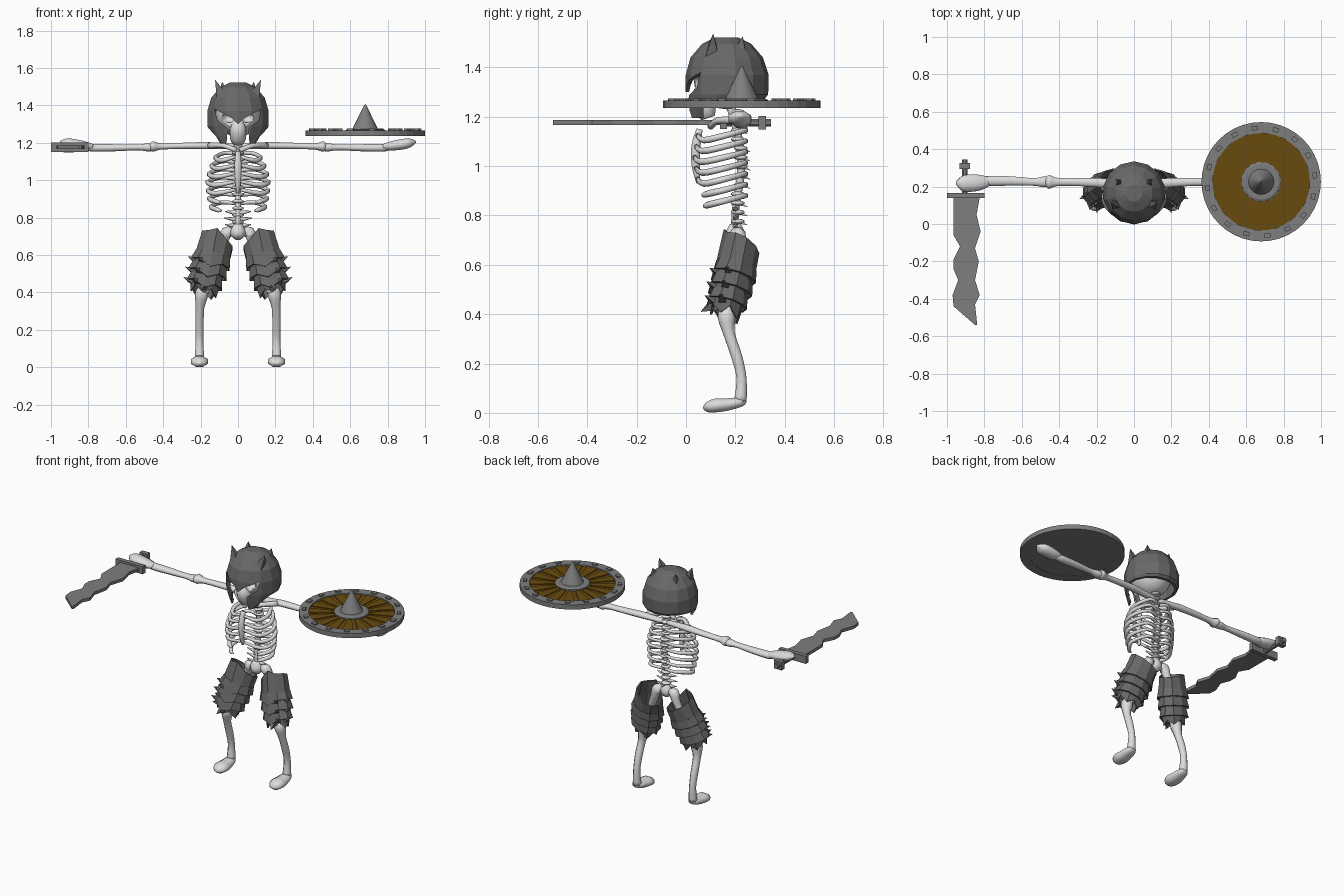
import bpy, bmesh
from math import sin, cos, pi, tau
from mathutils import Vector, Matrix

if "Cube" in bpy.data.objects:
    bpy.data.objects.remove(bpy.data.objects["Cube"])


def material(name, rgb):
    m = bpy.data.materials.new(name)
    m.use_nodes = True
    m.diffuse_color = (*rgb, 1)
    m.node_tree.nodes["Principled BSDF"].inputs["Base Color"].default_value = (*rgb, 1)
    return m


BONE = material("bone", (0.72, 0.72, 0.72))
STEEL = material("steel", (0.21, 0.21, 0.21))
DARK = material("dark_iron", (0.14, 0.14, 0.14))
WOOD = material("wood", (0.14, 0.07, 0.004))


def finish(name, bm, mat, smooth=False):
    bmesh.ops.recalc_face_normals(bm, faces=bm.faces[:])
    for f in bm.faces:
        f.smooth = smooth
    me = bpy.data.meshes.new(name)
    bm.to_mesh(me)
    bm.free()
    me.materials.append(mat)
    ob = bpy.data.objects.new(name, me)
    bpy.context.scene.collection.objects.link(ob)
    return ob


def rings(name, loops, mat, start=True, end=True, smooth=False):
    """Skin a list of equal-length point loops."""
    bm = bmesh.new()
    vs = [[bm.verts.new(p) for p in loop] for loop in loops]
    for a, b in zip(vs, vs[1:]):
        for k in range(len(a)):
            j = (k + 1) % len(a)
            bm.faces.new((a[k], a[j], b[j], b[k]))
    if start:
        bm.faces.new(vs[0])
    if end:
        bm.faces.new(vs[-1])
    return finish(name, bm, mat, smooth)


def sweep(name, pts, mat=BONE, n=8, steps=3, ref=(0, 0, 1), flat=1, smooth=True):
    """Round tube through (x, y, z, radius) points along a smooth path."""
    P = [Vector(p) for p in pts]
    path = []
    for i in range(len(P) - 1):
        a, b, c, d = P[max(i - 1, 0)], P[i], P[i + 1], P[min(i + 2, len(P) - 1)]
        for k in range(steps):
            t = k / steps
            path.append(0.5 * (2 * b + (c - a) * t + (2 * a - 5 * b + 4 * c - d) * t * t
                               + (3 * b - a - 3 * c + d) * t ** 3))
    path.append(P[-1])
    loops = []
    for i, p in enumerate(path):
        t = (path[min(i + 1, len(path) - 1)] - path[max(i - 1, 0)]).xyz.normalized()
        u = t.cross(Vector(ref)).normalized()
        v = u.cross(t) * flat
        r = max(p.w, 0.001)
        loops.append([p.xyz + r * (u * cos(a) + v * sin(a))
                      for a in [(k + 0.5) * tau / n for k in range(n)]])
    return rings(name, loops, mat, smooth=smooth)


def spike(name, base, tip, r, mat=DARK, n=4, ref=(0, 1, 0)):
    return sweep(name, [(*base, r), (*tip, 0)], mat, n, 1, ref, smooth=False)


def lathe(name, rows, mat, x=0.0, y=0.0, n=32, **kw):
    """Stack of circles given as (z, radius, optional y centre)."""
    loops = []
    for z, r, *cy in rows:
        c = cy[0] if cy else y
        loops.append([(x + r * sin(k * tau / n), c - r * cos(k * tau / n), z) for k in range(n)])
    return rings(name, loops, mat, **kw)


def prism(name, outline, lo, hi, axis, mat):
    """Extrude a 2D outline along one axis."""
    def place(p, h):
        p = list(p)
        p.insert(axis, h)
        return p
    return rings(name, [[place(p, h) for p in outline] for h in (lo, hi)], mat)


def box(name, lo, hi, mat):
    return prism(name, [(lo[0], lo[1]), (hi[0], lo[1]), (hi[0], hi[1]), (lo[0], hi[1])],
                 lo[2], hi[2], 2, mat)


def ball(name, c, size, mat=BONE):
    bm = bmesh.new()
    bmesh.ops.create_uvsphere(bm, u_segments=16, v_segments=10, radius=1,
                              matrix=Matrix.Translation(c) @ Matrix.Diagonal((*size, 1)))
    return finish(name, bm, mat, True)


def carve(ob, cutters):
    """Subtract the cutters, bake the result and drop the helpers."""
    for c in cutters:
        c.hide_render = True
        m = ob.modifiers.new("cut", 'BOOLEAN')
        m.operation, m.object, m.solver = 'DIFFERENCE', c, 'EXACT'
    dg = bpy.context.evaluated_depsgraph_get()
    me = bpy.data.meshes.new_from_object(ob.evaluated_get(dg))
    ob.modifiers.clear()
    ob.data = me
    for c in cutters:
        bpy.data.objects.remove(c)


def shell(ob, t):
    ob.modifiers.new("thickness", 'SOLIDIFY').thickness = t


# Helmet: faceted dome with a cut face opening and raised back edge
helmet = lathe("helmet", [(1.522, .045, .165), (1.495, .1, .165), (1.44, .147, .165), (1.37, .168, .167),
                          (1.29, .168, .165), (1.24, .145, .145), (1.195, .1, .1)],
               DARK, n=14, end=False)
shell(helmet, 0.015)
half = [(.03, 1.33), (.125, 1.38), (.11, 1.32), (.055, 1.275), (.065, 1.15)]
face = [(0, 1.3)] + half + [(-x, z) for x, z in reversed(half)]
back = [(.07, 1.15), (.07, 1.235), (.12, 1.275), (.4, 1.275), (.4, 1.15)]
carve(helmet, [prism("face_cutter", face, -.1, .14, 1, DARK),
               prism("back_cutter", back, -.3, .3, 0, DARK)])
for s, side in ((1, "left"), (-1, "right")):
    spike(f"helmet_front_horn_{side}", (s * .085, .105, 1.445), (s * .122, .11, 1.535), .042)
    spike(f"helmet_back_horn_{side}", (s * .075, .215, 1.45), (s * .085, .23, 1.525), .042)

# Skull with sockets, jaw
skull = ball("skull", (0, .165, 1.355), (.12, .135, .125))
carve(skull, [ball(f"socket_{s}", (s * .05, .055, 1.335), (.034, .04, .028)) for s in (1, -1)])
sweep("face_bone", [(0, .06, 1.33, .015), (0, .06, 1.28, .045), (0, .08, 1.225, .045), (0, .09, 1.195, .03)],
      ref=(0, 1, 0))

# Spine with vertebrae and tail bone
sweep("spine", [(0, .17, 1.28, .02), (0, .205, 1.15, .018), (0, .225, 1.0, .018), (0, .2, .82, .016),
                (0, .2, .72, .018)], ref=(0, 1, 0))
for i in range(13):
    z = 1.22 - i * .037
    y = .21 if z > 1.1 or z < .9 else .222
    ball(f"vertebra_{i}", (0, y, z), (.032, .028, .011))
    spike(f"vertebra_fin_{i}", (0, y, z), (0, y + .04, z - .015), .012, BONE, ref=(0, 0, 1))
for z, w in ((.755, .07), (.79, .075), (.825, .07)):
    sweep(f"lumbar_wing_{w}_{z}", [(-w, .2, z + .008, .003), (0, .2, z, .013), (w, .2, z + .008, .003)], n=6)
sweep("pelvis", [(0, .2, .765, .025), (0, .2, .73, .042), (0, .2, .7, .038), (0, .2, .68, .012)], ref=(0, 1, 0))
sweep("sternum", [(0, .055, 1.15, .014), (0, .04, 1.08, .02), (0, .04, 1.0, .018), (0, .05, .93, .008)],
      ref=(0, 1, 0))

# Sides: ribs, arms and legs
TOP, BOTTOM = Vector((.11, .225, .68)), Vector((.19, .155, .405))


def thigh_loop(s, t, r, tilt=1.0, jag=0.0, peak=0.0):
    """Ten-sided ring square to the thigh, with optional jagged or peaked edge."""
    c, loop = TOP.lerp(BOTTOM, t), []
    for k in range(10):
        a = k * tau / 10 - pi / 2
        dx, dy = r * cos(a), .85 * r * sin(a)
        z = c.z + tilt * (.28 * dx - .26 * dy) - jag * (k % 2 == 0) + peak * (k == 0)
        loop.append((s * (c.x + dx), c.y + dy, z))
    return loop


for s, side in ((1, "left"), (-1, "right")):
    for i, w in enumerate((.12, .14, .155, .162, .16, .155, .145)):
        z, f = 1.14 - i * .044, .035 + .006 * abs(i - 2)
        path = [(.01, .228, z, .01), (.6 * w, .24, z + .005, .011), (w, .15, z - .018, .013),
                (.75 * w, f + .025, z - .035, .013)]
        path.append((.015, f, z - .015, .009) if i < 5 else (.6 * w, f + .02, z - .04, .004))
        sweep(f"rib_{side}_{i}", [(s * p[0], *p[1:]) for p in path], n=6)

    def limb(name, pts, **kw):
        return sweep(f"{name}_{side}", [(s * p[0], *p[1:]) for p in pts], **kw)

    limb("collar_bone", [(.01, .1, 1.16, .014), (.08, .13, 1.185, .014), (.15, .2, 1.185, .018)])
    limb("upper_arm", [(.01, .21, 1.18, .02), (.12, .215, 1.183, .025), (.18, .22, 1.185, .027),
                       (.3, .225, 1.183, .024), (.41, .225, 1.18, .024), (.455, .225, 1.18, .04),
                       (.475, .225, 1.18, .02)], flat=.75)
    limb("forearm", [(.465, .225, 1.175, .03), (.49, .225, 1.175, .03), (.54, .225, 1.175, .022),
                     (.66, .23, 1.173, .027), (.77, .23, 1.173, .03), (.81, .225, 1.178, .025)], flat=.75)
    limb("hand", [(.775, .228, 1.178, .025), (.82, .222, 1.183, .044), (.88, .218, 1.192, .05),
                  (.92, .218, 1.2, .042), (.952, .22, 1.205, .008)], flat=.6)

    limb("thigh_bone", [(.03, .205, .72, .022), (.06, .21, .72, .034), (.08, .215, .67, .026),
                        (.13, .195, .55, .022), (.175, .17, .44, .03), (.187, .165, .4, .036)], ref=(0, 1, 0))
    limb("shin_bone", [(.19, .165, .42, .03), (.195, .165, .385, .038), (.203, .175, .32, .025),
                       (.206, .205, .23, .024), (.206, .225, .14, .022), (.206, .22, .045, .028)],
         ref=(0, 1, 0))
    limb("foot", [(.206, .24, .045, .02), (.206, .215, .042, .036), (.206, .16, .033, .046),
                  (.206, .12, .03, .05), (.206, .085, .022, .036), (.206, .07, .018, .008)], flat=.6)

    # Thigh guard: open tube, overlapping flared bands and spikes
    guard = rings(f"thigh_guard_{side}", [thigh_loop(s, 0, .085, 1.8, peak=.03), thigh_loop(s, .3, .094),
                                          thigh_loop(s, .65, .085), thigh_loop(s, .95, .072, jag=.035)],
                  DARK, False, False)
    shell(guard, .008)
    for i, (t, r) in enumerate(((.3, .096), (.5, .094), (.7, .086))):
        band = rings(f"guard_band_{side}_{i}", [thigh_loop(s, t, r), thigh_loop(s, t + .17, r + .012, peak=-.035)],
                     DARK, False, False)
        shell(band, .01)
        c = TOP.lerp(BOTTOM, t + .12)
        for j, a in enumerate((-.3, -1.0)):
            d = Vector((cos(a), .9 * sin(a), .1 * cos(a)))
            b, e = c + d * (r - .012), c + d * (r + .035) + Vector((0, 0, .015))
            spike(f"guard_spike_{side}_{i}_{j}", (s * b.x, b.y, b.z), (s * e.x, e.y, e.z), .022, ref=(0, 0, 1))
    spike(f"knee_spike_{side}", (s * .18, .12, .44), (s * .2, .06, .41), .035, ref=(0, 0, 1))

# Round shield lying above the left forearm
SX, SY = .68, .226
lathe("shield_back", [(1.237, .3), (1.252, .3)], STEEL, SX, SY)
lathe("shield_board", [(1.252, .27), (1.256, .27)], WOOD, SX, SY)
rim = [(1.235, .26), (1.235, .319), (1.266, .319), (1.266, .26), (1.235, .26)]
lathe("shield_rim", rim, STEEL, SX, SY, n=40, start=False, end=False)
lathe("shield_boss_ring", [(1.25, .106), (1.268, .106), (1.274, .095)], STEEL, SX, SY)
lathe("shield_boss_cone", [(1.27, .07), (1.405, .004)], STEEL, SX, SY, n=20)
for i in range(16):
    turn = Matrix.Translation((SX, SY, 0)) @ Matrix.Rotation((i + .3) * tau / 16, 4, 'Z')
    stud = box(f"shield_stud_{i}", (.277, -.016, 1.262), (.3, .016, 1.275), STEEL)
    plank = prism(f"shield_plank_{i}", [(.1, -.012), (.262, -.036), (.262, .036), (.1, .012)],
                  1.254, 1.261, 2, WOOD)
    for ob in (stud, plank):
        ob.data.transform(turn)

# Notched sword in the right hand, pointing forward
blade = [(-.965, .14), (-.965, -.06), (-.93, -.12), (-.965, -.19), (-.965, -.24), (-.94, -.3), (-.97, -.38),
         (-.965, -.44), (-.85, -.54), (-.838, -.54), (-.85, -.43), (-.825, -.38), (-.85, -.3), (-.83, -.2),
         (-.85, -.13), (-.82, -.04), (-.842, .05), (-.825, .14)]
prism("sword_blade", blade, 1.166, 1.186, 2, STEEL)
box("sword_guard", (-1, .138, 1.15), (-.8, .166, 1.2), STEEL)
sweep("sword_grip", [(-.905, .16, 1.176, .017), (-.905, .345, 1.176, .017)], STEEL, 8, 1, smooth=False)
box("sword_pommel", (-.933, .293, 1.149), (-.877, .325, 1.203), STEEL)
